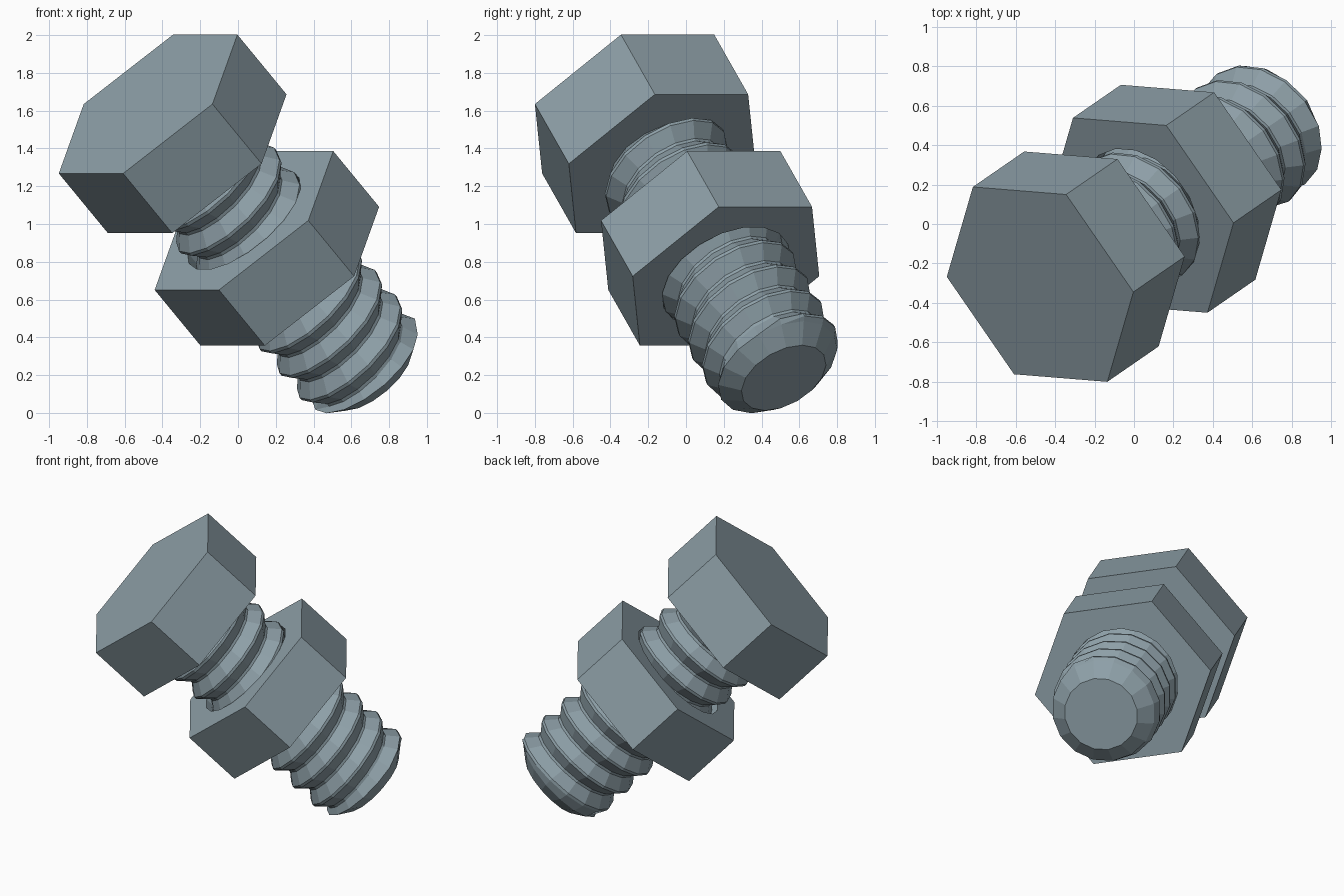
import bpy, bmesh, math
from mathutils import Vector, Matrix

if "Cube" in bpy.data.objects:
    bpy.data.objects.remove(bpy.data.objects["Cube"])

# Bolt axis frame: local z runs from the head's outer face to the tip
AZ = math.radians(34.6)
d = Vector((math.cos(AZ), math.sin(AZ), -1)).normalized()
bx = Vector((math.sin(AZ), -math.cos(AZ), 0))
by = d.cross(bx)
FRAME = Matrix.Translation((-0.476, -0.306, 1.635)) @ Matrix((bx, by, d)).transposed().to_4x4()

steel = bpy.data.materials.new("blue_grey_steel")
steel.diffuse_color = (0.27, 0.35, 0.39, 1)
steel.use_nodes = True
steel.node_tree.nodes["Principled BSDF"].inputs["Base Color"].default_value = steel.diffuse_color


def finish(name, bm):
    bmesh.ops.remove_doubles(bm, verts=bm.verts[:], dist=0.0005)
    bmesh.ops.recalc_face_normals(bm, faces=bm.faces[:])
    bm.transform(FRAME)
    me = bpy.data.meshes.new(name)
    bm.to_mesh(me)
    bm.free()
    me.materials.append(steel)
    bpy.context.collection.objects.link(bpy.data.objects.new(name, me))


def ring(bm, r, s, n):
    return [bm.verts.new((r * math.cos(2 * math.pi * i / n),
                          r * math.sin(2 * math.pi * i / n), s)) for i in range(n)]


def bridge(bm, a, b):
    n = len(a)
    for i in range(n):
        bm.faces.new((a[i], a[(i + 1) % n], b[(i + 1) % n], b[i]))


HEX = 0.6
# Hexagonal head
bm = bmesh.new()
a, b = ring(bm, HEX, 0, 6), ring(bm, HEX, 0.447, 6)
bridge(bm, a, b)
bm.faces.new(a)
bm.faces.new(b)
finish("bolt_head", bm)

# Hexagonal nut with a round hole; each hex side owns three hole segments
N0, N1, HOLE = 0.872, 1.289, 0.37
bm = bmesh.new()
outer = [ring(bm, HEX, s, 6) for s in (N0, N1)]
inner = [ring(bm, HOLE, s, 18) for s in (N0, N1)]
bridge(bm, *outer)
bridge(bm, *inner)
for o, h in zip(outer, inner):
    for i in range(6):
        hole = [h[(3 * i + k) % 18] for k in (3, 2, 1, 0)]
        bm.faces.new([o[i], o[(i + 1) % 6]] + hole)
finish("nut", bm)

# Threaded shank: right-handed helical profile, clamped at both ends
PITCH, SEG = 0.183, 16
CREST, ROOT = 0.369, 0.308
START, END, END_R = 0.44, 1.97, 0.345
PHASE = math.radians(-63.6)          # angle where a crest sits at s = 1.777
profile = [(-0.05, CREST), (0.05, CREST), (0.45, ROOT), (0.55, ROOT)]
bm = bmesh.new()
cols = []
for i in range(SEG + 1):
    t = 2 * math.pi * i / SEG
    col = []
    for k in range(-9, 4):
        for f, r in profile:
            s = 1.777 + PITCH * (k + f + (t - PHASE) / (2 * math.pi) - 1)
            if s >= END - 0.01:
                s, r = END, END_R
            elif s <= START:
                s, r = START, ROOT
            col.append(bm.verts.new((r * math.cos(t), r * math.sin(t), s)))
    cols.append(col)
for c0, c1 in zip(cols, cols[1:]):
    for j in range(len(c0) - 1):
        bm.faces.new((c0[j], c1[j], c1[j + 1], c0[j + 1]))
bmesh.ops.remove_doubles(bm, verts=bm.verts[:], dist=0.0005)
# Chamfered tip
a, b = ring(bm, END_R, END, SEG), ring(bm, 0.245, 2.05, SEG)
bridge(bm, a, b)
bm.faces.new(b)
finish("threaded_shank", bm)
